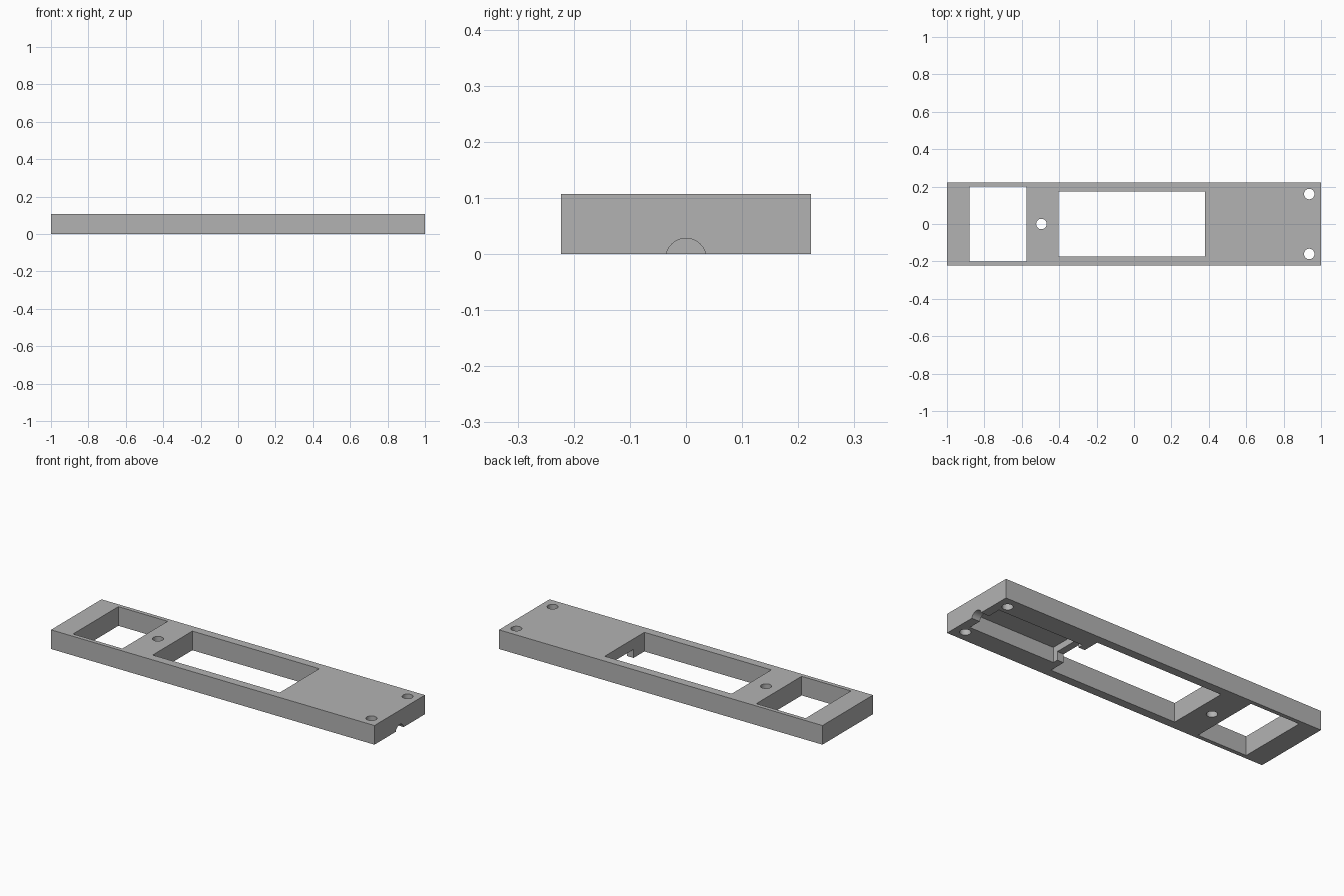
import bpy
from math import radians

cube = bpy.data.objects.get("Cube")
if cube:
    bpy.data.objects.remove(cube, do_unlink=True)

HEIGHT = 0.107


def box(name, x0, x1, half_y, z0, z1):
    bpy.ops.mesh.primitive_cube_add(size=1, location=((x0 + x1) / 2, 0, (z0 + z1) / 2))
    ob = bpy.context.object
    ob.name = name
    ob.scale = (x1 - x0, half_y * 2, z1 - z0)
    bpy.ops.object.transform_apply(location=True, rotation=True, scale=True)
    return ob


def rod(name, radius, depth, location, tilt=0):
    bpy.ops.mesh.primitive_cylinder_add(vertices=32, radius=radius, depth=depth,
                                        location=location, rotation=(0, radians(tilt), 0))
    ob = bpy.context.object
    ob.name = name
    bpy.ops.object.transform_apply(location=True, rotation=True, scale=True)
    return ob


# Main plate
plate = box("mounting_plate", -1, 1, 0.223, 0, HEIGHT)

grey = bpy.data.materials.new("plain grey")
grey.use_nodes = True
grey.diffuse_color = (0.45, 0.45, 0.45, 1)
grey.node_tree.nodes["Principled BSDF"].inputs["Base Color"].default_value = grey.diffuse_color
plate.data.materials.append(grey)

cutters = [
    # Openings through the plate
    box("small_window", -0.88, -0.575, 0.2, -0.1, 0.2),
    box("large_window", -0.405, 0.38, 0.175, -0.1, 0.2),
    # Underside pocket, and the slot joining it to the large window
    box("pocket", 0.42, 0.95, 0.11, -0.1, 0.084),
    box("slot", 0.36, 0.44, 0.08, -0.1, 0.048),
    # Rounded cable channel out of the end
    rod("cable_channel", 0.036, 0.2, (1.02, 0, -0.008), 90),
]
# Screw holes
for x, y in ((-0.495, 0), (0.937, 0.16), (0.937, -0.16)):
    cutters.append(rod("screw_hole", 0.028, 0.4, (x, y, 0.05)))

# Cut every opening, then drop the cutters
bpy.ops.object.select_all(action='DESELECT')
bpy.context.view_layer.objects.active = plate
plate.select_set(True)
for cutter in cutters:
    cutter.hide_render = True
    mod = plate.modifiers.new(cutter.name, 'BOOLEAN')
    mod.operation = 'DIFFERENCE'
    mod.solver = 'EXACT'
    mod.object = cutter
    bpy.ops.object.modifier_apply(modifier=mod.name)
    bpy.data.objects.remove(cutter, do_unlink=True)

bpy.ops.object.shade_smooth_by_angle(angle=radians(30))
